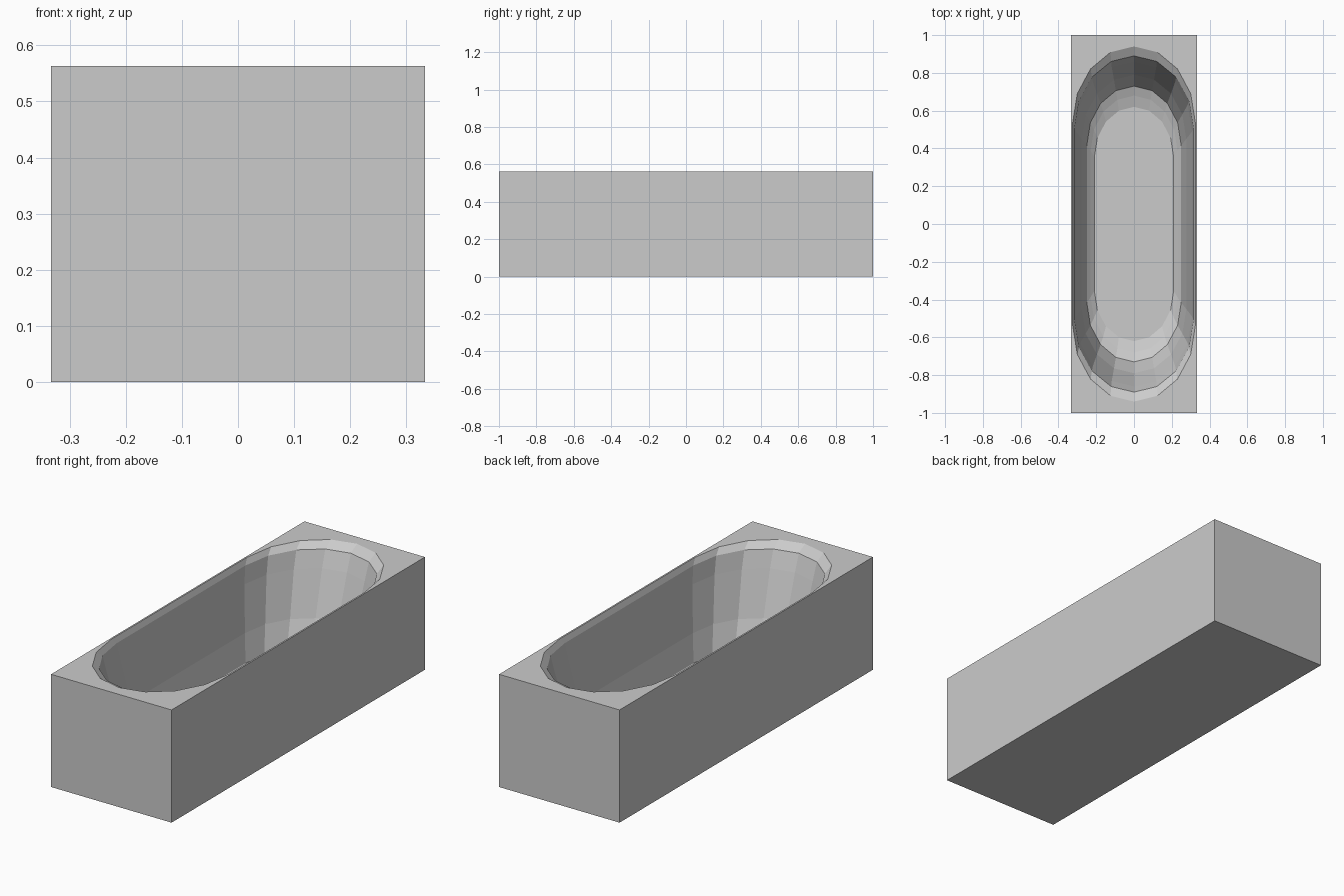
import bpy, bmesh
from math import sin, cos, pi

if "Cube" in bpy.data.objects:
    bpy.data.objects.remove(bpy.data.objects["Cube"])

HX, HY, H = 0.333, 1.0, 0.563
SEG = 8  # segments per rounded end

# basin rings from rim to floor: half width, half length, height
RINGS = [
    (0.325, 0.94, H),
    (0.315, 0.89, 0.535),
    (0.308, 0.86, 0.45),
    (0.277, 0.79, 0.23),
    (0.25, 0.73, 0.10),
    (0.23, 0.68, 0.08),
    (0.21, 0.62, 0.062),
]

bm = bmesh.new()


def loop(points):
    return [bm.verts.new(p) for p in points]


def edges(vs):
    return [bm.edges.get((a, b)) or bm.edges.new((a, b))
            for a, b in zip(vs, vs[1:] + vs[:1])]


def skin(a, b):
    n = len(a)
    for i in range(n):
        j = (i + 1) % n
        bm.faces.new((a[i], a[j], b[j], b[i]))


def stadium(w, l, z):
    c = l * 0.57  # straight part, the rest is a half ellipse
    pts = []
    for s in (1, -1):
        for k in range(SEG + 1):
            a = pi * k / SEG
            pts.append((s * w * cos(a), s * (c + (l - c) * sin(a)), z))
    return pts


# outer block
corners = [(-HX, -HY), (HX, -HY), (HX, HY), (-HX, HY)]
bottom = loop([(x, y, 0) for x, y in corners])
top = loop([(x, y, H) for x, y in corners])
bm.faces.new(bottom)
skin(bottom, top)

# hollow basin with flat floor
rings = [loop(stadium(*r)) for r in RINGS]
for a, b in zip(rings, rings[1:]):
    skin(a, b)
bm.faces.new(rings[-1])

# flat rim between block and basin
bmesh.ops.triangle_fill(bm, edges=edges(top) + edges(rings[0]), use_beauty=True)
bmesh.ops.recalc_face_normals(bm, faces=bm.faces)

mesh = bpy.data.meshes.new("bathtub")
bm.to_mesh(mesh)
bm.free()
bpy.context.collection.objects.link(bpy.data.objects.new("bathtub", mesh))
